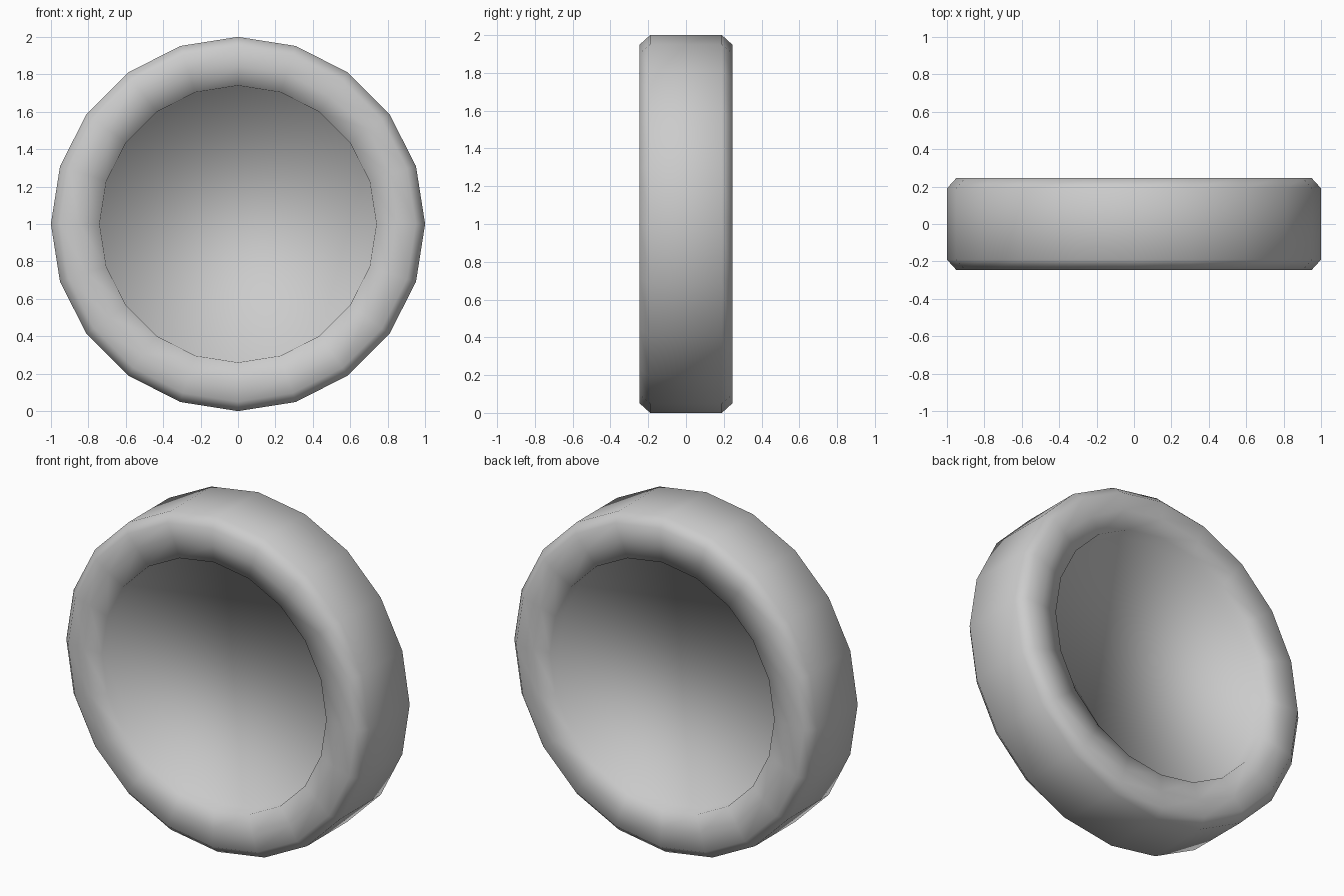
import bpy, bmesh, math, random

if "Cube" in bpy.data.objects:
    bpy.data.objects.remove(bpy.data.objects["Cube"])

random.seed(4)
SIDES = 20

# Half-section of the ring: (radius, y), from front floor round the rim to back floor
front = [(0.735, -0.145), (0.74, -0.225), (0.85, -0.242),
         (0.95, -0.245), (1.0, -0.19)]
profile = front + [(r, -y) for r, y in reversed(front)]

bm = bmesh.new()
rings = []
for k, (r, y) in enumerate(profile):
    ring = []
    for i in range(SIDES):
        a = 2 * math.pi * i / SIDES
        rr, yy = r, y
        # hand-hewn unevenness on the rim faces only
        if k in (2, 7):
            rr += random.uniform(-0.012, 0.012)
            yy -= math.copysign(random.uniform(0, 0.015), y)
        ring.append(bm.verts.new((rr * math.sin(a), yy, 1 + rr * math.cos(a))))
    rings.append(ring)

# Rim and wall faces
for a, b in zip(rings, rings[1:]):
    for i in range(SIDES):
        j = (i + 1) % SIDES
        bm.faces.new((a[i], a[j], b[j], b[i]))

# Recessed floors, front and back
bm.faces.new(rings[0])
bm.faces.new(rings[-1])
bmesh.ops.recalc_face_normals(bm, faces=bm.faces)
for f in bm.faces:
    f.smooth = True

mesh = bpy.data.meshes.new("dished_wheel")
bm.to_mesh(mesh)
bm.free()
obj = bpy.data.objects.new("dished_wheel", mesh)
bpy.context.collection.objects.link(obj)
